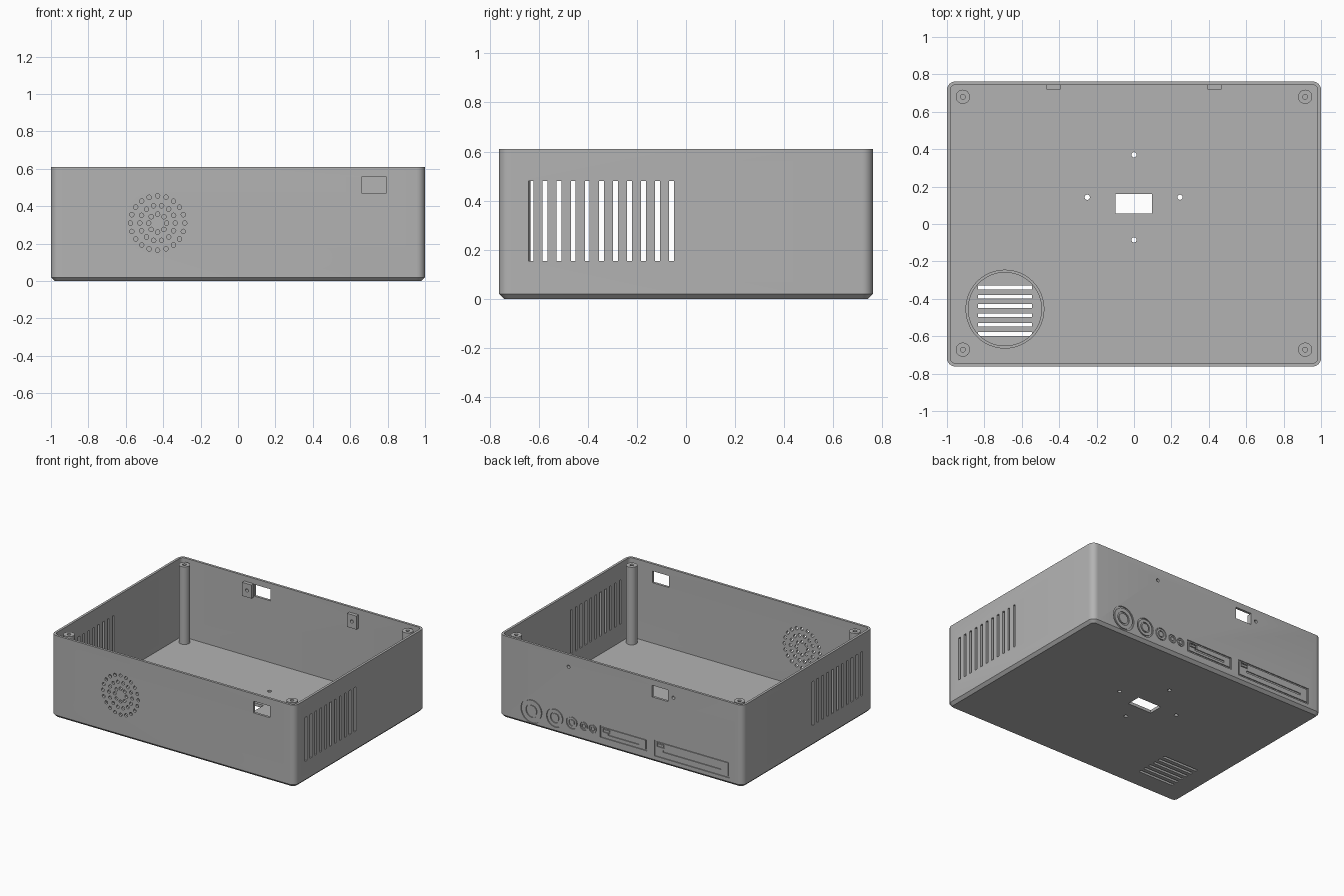
import bpy, bmesh, math
from mathutils import Matrix

cube = bpy.data.objects.get("Cube")
if cube:
    bpy.data.objects.remove(cube, do_unlink=True)

# Single grey plastic
plastic = bpy.data.materials.new("grey_plastic")
grey = (0.45, 0.45, 0.45, 1)
plastic.use_nodes = True
plastic.diffuse_color = grey
plastic.node_tree.nodes["Principled BSDF"].inputs["Base Color"].default_value = grey


def outline(hx, hy, r=0.0, segs=6):
    """Rounded rectangle; a circle when hx == hy == r."""
    if r == 0:
        return [(hx, hy), (-hx, hy), (-hx, -hy), (hx, -hy)]
    pts = []
    for q, (sx, sy) in enumerate([(1, 1), (-1, 1), (-1, -1), (1, -1)]):
        for i in range(segs + 1):
            a = (q + i / segs) * math.pi / 2
            p = (sx * (hx - r) + r * math.cos(a), sy * (hy - r) + r * math.sin(a))
            if all(math.dist(p, o) > 1e-5 for o in pts):
                pts.append(p)
    return pts


def loft(bm, sections, matrix=Matrix(), closed=False):
    """Bridge (outline, z) sections; cap the ends or close into a ring."""
    rings = [[bm.verts.new(matrix @ Matrix.Translation((x, y, z)).translation)
              for x, y in pts] for pts, z in sections]
    pairs = list(zip(rings, rings[1:]))
    if closed:
        pairs.append((rings[-1], rings[0]))
    else:
        bm.faces.new(rings[0])
        bm.faces.new(rings[-1])
    for a, b in pairs:
        n = len(a)
        for i in range(n):
            bm.faces.new((a[i], a[(i + 1) % n], b[(i + 1) % n], b[i]))


def finish(name, bm):
    bmesh.ops.recalc_face_normals(bm, faces=bm.faces)
    mesh = bpy.data.meshes.new(name)
    bm.to_mesh(mesh)
    bm.free()
    mesh.materials.append(plastic)
    ob = bpy.data.objects.new(name, mesh)
    bpy.context.collection.objects.link(ob)
    return ob


def activate(ob):
    bpy.ops.object.select_all(action="DESELECT")
    ob.select_set(True)
    bpy.context.view_layer.objects.active = ob


def smooth(ob):
    activate(ob)
    bpy.ops.object.shade_smooth_by_angle(angle=math.radians(32))


def circle(r, segs=4):
    return outline(r, r, r, segs)


def prism(bm, pts, lo, hi, matrix):
    loft(bm, [(pts, lo), (pts, hi)], matrix)


def on_floor(x, y):
    return Matrix.Translation((x, y, 0))


def on_wall(x, z):
    # local z becomes -y
    return Matrix.Translation((x, 0, z)) @ Matrix.Rotation(math.pi / 2, 4, "X")


HX, HY, TOP, WALL, FLOOR = 1.0, 0.762, 0.61, 0.018, 0.022

# Open tray with a chamfered base
bm = bmesh.new()
outer = outline(HX, HY, 0.045)
inner = outline(HX - WALL, HY - WALL, 0.027)
base = outline(HX - 0.02, HY - 0.02, 0.025)
loft(bm, [(base, 0), (outer, 0.02), (outer, TOP), (inner, TOP), (inner, FLOOR)])
tray = finish("case_tray", bm)

# Cutters for every opening
cut = bmesh.new()

# Side vents through both walls
for i in range(11):
    prism(cut, outline(0.163, 0.01), -1.1, 1.1,
          Matrix.Translation((0, -0.631 + 0.0572 * i, 0.318))
          @ Matrix.Rotation(math.pi / 2, 4, "Y"))

# Round speaker grille in the front wall
for radius, count in ((0.145, 20), (0.095, 14), (0.048, 8)):
    for i in range(count):
        a = math.tau * i / count
        prism(cut, circle(0.012, 3), 0.7, 0.8,
              on_wall(-0.43 + radius * math.cos(a), 0.31 + radius * math.sin(a)))

# Front and back windows
prism(cut, outline(0.067, 0.043), 0.7, 0.8, on_wall(0.728, 0.513))
prism(cut, outline(0.066, 0.043), -0.8, -0.7, on_wall(-0.322, 0.523))

# Screw holes through the back wall and the tabs
for x in (-0.43, 0.43):
    prism(cut, circle(0.012), -0.8, -0.69, on_wall(x, 0.52))

# Floor openings and mounting holes
prism(cut, outline(0.098, 0.053), -0.1, 0.1, on_floor(-0.002, 0.108))
for x, y in ((0, 0.37), (0, -0.085), (-0.25, 0.143), (0.246, 0.143)):
    prism(cut, circle(0.014), -0.1, 0.1, on_floor(x, y))
for i in range(6):
    prism(cut, outline(0.145, 0.01), -0.1, 0.1, on_floor(-0.69, -0.34 - 0.0495 * i))


# Engraved knockouts on the back wall
def groove(x, z, big, small):
    deep, out = -HY + 0.007, -HY - 0.05
    loft(cut, [(big, deep), (big, out), (small, out), (small, deep)],
         on_wall(x, z), closed=True)


for x, r in ((0.73, 0.09), (0.54, 0.07), (0.402, 0.046), (0.303, 0.031), (0.23, 0.031)):
    groove(x, 0.113, circle(r, 8), circle(r * 0.86, 8))
    groove(x, 0.113, circle(r * 0.55, 8), circle(r * 0.42, 8))


def panel(x, z, hx, hz, slot):
    groove(x, z, outline(hx, hz), outline(hx - 0.011, hz - 0.011))
    prism(cut, outline(slot, 0.007), -HY - 0.05, -HY + 0.007, on_wall(x, z - 0.008))
    groove(x + hx - 0.052, z + hz - 0.03, outline(0.03, 0.014), outline(0.023, 0.007))


panel(-0.022, 0.112, 0.192, 0.044, 0.128)
panel(-0.582, 0.108, 0.307, 0.06, 0.237)
cutter = finish("opening_cutter", cut)
cutter.hide_render = True

# Screw tabs on the inside of the back wall
tabs = []
for side, x in (("right", -0.43), ("left", 0.43)):
    bm = bmesh.new()
    prism(bm, outline(0.038, 0.05), -0.75, -0.718, on_wall(x, 0.52))
    tabs.append(finish(side + "_screw_tab", bm))

# Carve tray and tabs
for ob in [tray] + tabs:
    mod = ob.modifiers.new("openings", "BOOLEAN")
    mod.operation = "DIFFERENCE"
    mod.solver = "EXACT"
    mod.object = cutter
    activate(ob)
    bpy.ops.object.modifier_apply(modifier=mod.name)
    smooth(ob)
bpy.data.objects.remove(cutter, do_unlink=True)

# Corner screw posts with blind holes
for yname, y in (("front", -0.672), ("back", 0.68)):
    for xname, x in (("right", -0.915), ("left", 0.915)):
        bm = bmesh.new()
        post, hole = circle(0.038, 6), circle(0.013, 6)
        loft(bm, [(post, 0.01), (post, 0.597), (hole, 0.597), (hole, 0.45)], on_floor(x, y))
        smooth(finish(f"{yname}_{xname}_post", bm))

# Ring around the floor vent
bm = bmesh.new()
big, small = circle(0.211, 12), circle(0.196, 12)
loft(bm, [(big, 0.012), (big, 0.06), (small, 0.06), (small, 0.012)],
     on_floor(-0.69, -0.455), closed=True)
smooth(finish("floor_vent_ring", bm))
